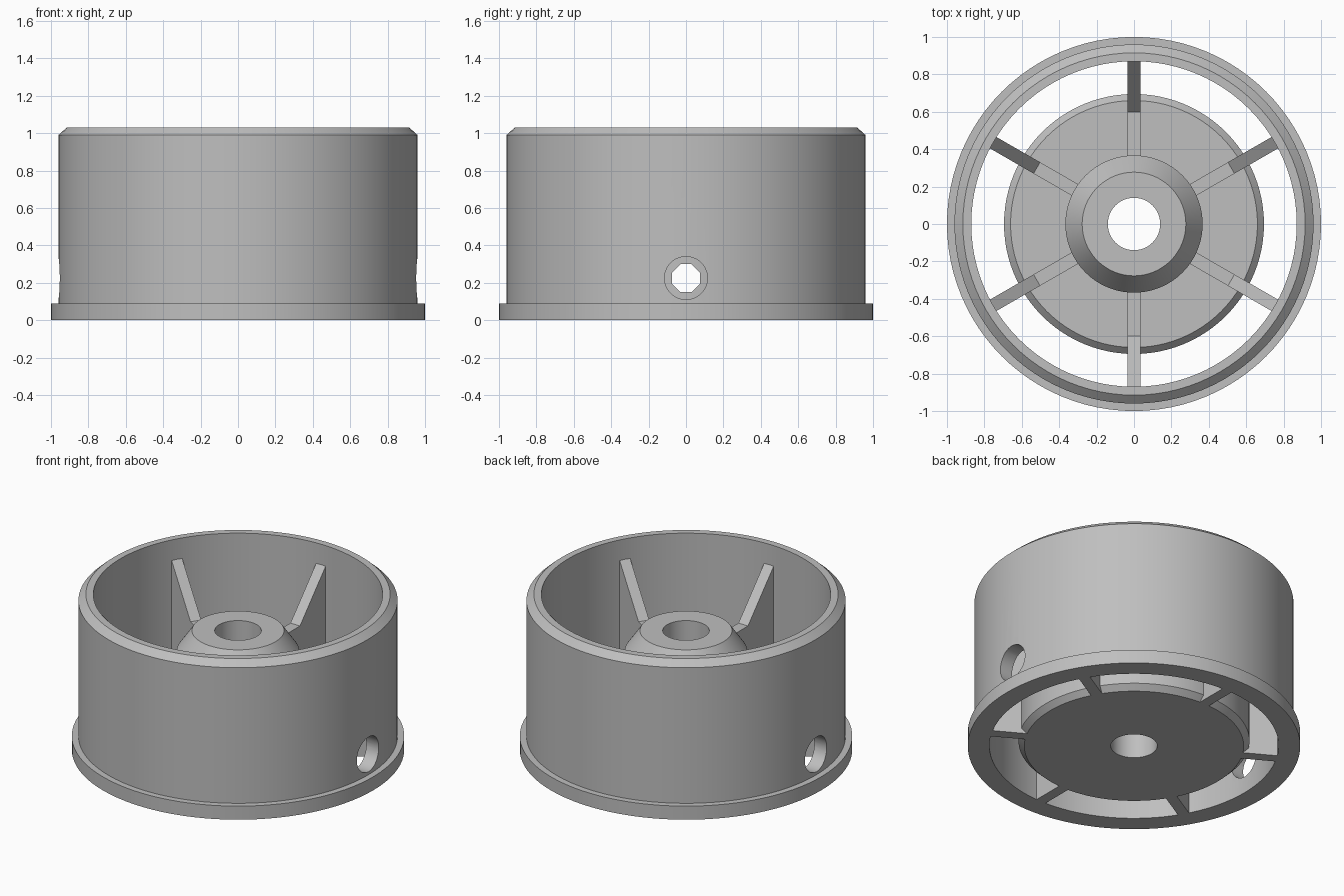
import bpy, bmesh
from math import cos, sin, tau, pi, radians
from mathutils import Matrix

cube = bpy.data.objects.get("Cube")
if cube:
    bpy.data.objects.remove(cube, do_unlink=True)

grey = bpy.data.materials.new("plain grey")
grey.use_nodes = True
grey.diffuse_color = (0.52, 0.52, 0.52, 1)
grey.node_tree.nodes["Principled BSDF"].inputs["Base Color"].default_value = grey.diffuse_color


def add_object(name, bm):
    bmesh.ops.recalc_face_normals(bm, faces=bm.faces)
    mesh = bpy.data.meshes.new(name)
    bm.to_mesh(mesh)
    bm.free()
    mesh.materials.append(grey)
    obj = bpy.data.objects.new(name, mesh)
    bpy.context.collection.objects.link(obj)
    return obj


def lathe(name, profile, segments=96):
    """Revolve a closed (radius, height) profile around z."""
    bm = bmesh.new()
    rings = [[bm.verts.new((r * cos(tau * i / segments), r * sin(tau * i / segments), z))
              for r, z in profile] for i in range(segments)]
    n = len(profile)
    for i in range(segments):
        a, b = rings[i], rings[(i + 1) % segments]
        for j in range(n):
            k = (j + 1) % n
            bm.faces.new((a[j], b[j], b[k], a[k]))
    return add_object(name, bm)


def cutter_along_x(name, radius, sides, z):
    bm = bmesh.new()
    turn = Matrix.Rotation(pi / 2, 4, "Y") @ Matrix.Rotation(pi / sides, 4, "Z")
    bmesh.ops.create_cone(bm, cap_ends=True, segments=sides, radius1=radius, radius2=radius,
                          depth=3, matrix=Matrix.Translation((0, 0, z)) @ turn)
    return add_object(name, bm)


def cut(obj, cutter):
    mod = obj.modifiers.new("side_holes", "BOOLEAN")
    mod.operation = "DIFFERENCE"
    mod.solver = "EXACT"
    mod.object = cutter
    activate(obj)
    bpy.ops.object.modifier_apply(modifier=mod.name)
    bpy.data.objects.remove(cutter, do_unlink=True)


def activate(obj):
    bpy.ops.object.select_all(action="DESELECT")
    obj.select_set(True)
    bpy.context.view_layer.objects.active = obj


# Outer drum with bottom flange and chamfered top rim
drum = lathe("outer_drum", [(0.87, 0), (1, 0), (1, 0.09), (0.96, 0.09),
                            (0.96, 0.99), (0.915, 1.03), (0.87, 1.03)])
cut(drum, cutter_along_x("access_hole_cutter", 0.115, 32, 0.225))

# Hub: chamfered disc, raised boss with a conical top, and a bore
hub = lathe("hub", [(0.14, 0), (0.66, 0), (0.695, 0.035), (0.695, 0.365), (0.66, 0.4),
                    (0.367, 0.4), (0.367, 0.66), (0.277, 0.79), (0.14, 0.79)])
cut(hub, cutter_along_x("screw_hole_cutter", 0.08, 8, 0.225))

for part in (drum, hub):
    activate(part)
    bpy.ops.object.shade_smooth_by_angle(angle=radians(25))

# Six ribs joining the hub to the drum
RIB = [(0.32, 0.36), (0.64, 0.36), (0.64, 0), (0.875, 0), (0.875, 0.9), (0.6, 0.6), (0.32, 0.6)]
for i in range(6):
    bm = bmesh.new()
    side = bm.faces.new([bm.verts.new((r, -0.035, z)) for r, z in RIB])
    grown = bmesh.ops.extrude_face_region(bm, geom=[side])["geom"]
    bmesh.ops.translate(bm, vec=(0, 0.07, 0),
                        verts=[v for v in grown if isinstance(v, bmesh.types.BMVert)])
    rib = add_object(f"rib_{i + 1}", bm)
    rib.rotation_euler.z = radians(30 + 60 * i)
